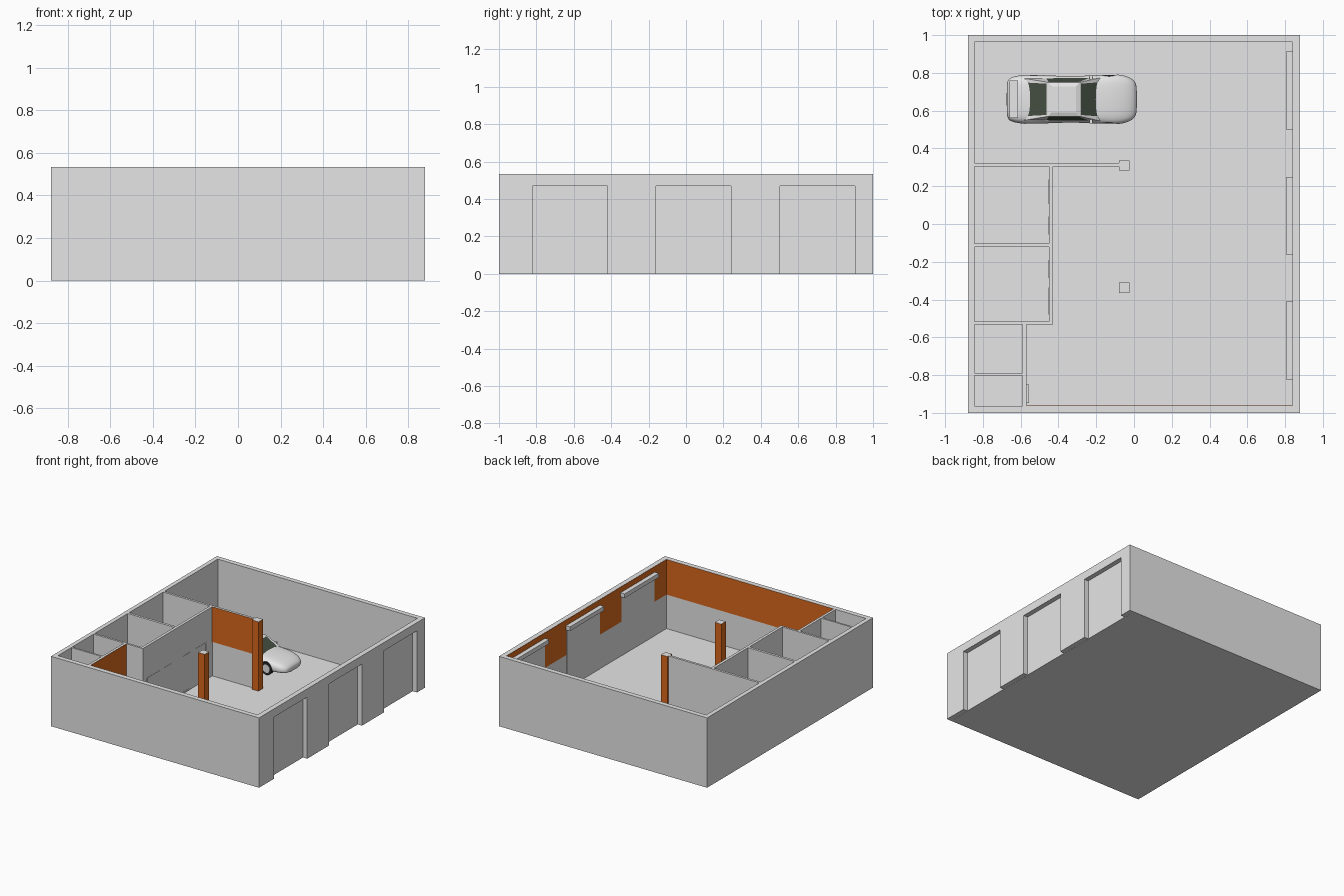
import bpy, bmesh, math
from mathutils import Matrix

if "Cube" in bpy.data.objects:
    bpy.data.objects.remove(bpy.data.objects["Cube"])


def material(name, rgb):
    m = bpy.data.materials.new(name)
    m.diffuse_color = (*rgb, 1)
    m.use_nodes = True
    m.node_tree.nodes["Principled BSDF"].inputs["Base Color"].default_value = m.diffuse_color
    return m


GRAY = material("wall gray", (0.79, 0.79, 0.79))
ORANGE = material("orange paint", (0.70, 0.14, 0.012))
SILVER = material("car silver", (0.80, 0.80, 0.80))
GLASS = material("dark glass", (0.06, 0.08, 0.055))
RUBBER = material("tyre black", (0.02, 0.02, 0.02))


def finish(name, bm, *mats):
    bmesh.ops.recalc_face_normals(bm, faces=bm.faces)
    me = bpy.data.meshes.new(name)
    bm.to_mesh(me)
    bm.free()
    for m in mats:
        me.materials.append(m)
    ob = bpy.data.objects.new(name, me)
    bpy.context.collection.objects.link(ob)
    return ob


def add_box(bm, x0, x1, y0, y1, z0, z1):
    size = Matrix.Diagonal((x1 - x0, y1 - y0, z1 - z0, 1))
    mid = Matrix.Translation(((x0 + x1) / 2, (y0 + y1) / 2, (z0 + z1) / 2))
    return bmesh.ops.create_cube(bm, size=1, matrix=mid @ size)["verts"]


def boxes(name, mat, *specs):
    bm = bmesh.new()
    for s in specs:
        add_box(bm, *s)
    return finish(name, bm, mat)


def notched(name, mat, x0, x1, y0, y1, z0, z1, openings, top):
    """Slab in the yz plane with openings cut upward from its lower edge."""
    pts = [(y0, z0)]
    for a, b in openings:
        pts += [(a, z0), (a, top), (b, top), (b, z0)]
    pts += [(y1, z0), (y1, z1), (y0, z1)]
    bm = bmesh.new()
    f = bm.faces.new([bm.verts.new((x0, y, z)) for y, z in pts])
    ext = bmesh.ops.extrude_face_region(bm, geom=[f])["geom"]
    bmesh.ops.translate(bm, vec=(x1 - x0, 0, 0),
                        verts=[g for g in ext if isinstance(g, bmesh.types.BMVert)])
    return finish(name, bm, mat)


H, SPLIT = 0.533, 0.265
OPEN = [(-0.82, -0.42), (-0.16, 0.24), (0.503, 0.903)]

# Building shell
boxes("floor", GRAY, (-0.86, 0.839, -0.98, 0.98, 0, 0.005))
boxes("front_wall", GRAY, (-0.878, 0.878, -1, -0.963, 0, H))
boxes("back_wall", GRAY, (-0.878, 0.878, 0.963, 1, 0, H))
boxes("left_wall", GRAY, (-0.878, -0.845, -0.963, 0.963, 0, H))
notched("right_wall", GRAY, 0.84, 0.878, -0.963, 0.963, 0, H, OPEN, 0.47)

# Garage doors with roller housings
for a, b in OPEN:
    boxes("garage_door", GRAY, (0.838, 0.842, a, b, 0, 0.47))
    boxes("roller_housing", GRAY, (0.805, 0.84, a - 0.002, b + 0.01, 0.458, 0.49))

# Room partitions
boxes("long_partition", GRAY, (-0.845, -0.08, 0.305, 0.323, 0.004, H))
boxes("office_partition", GRAY, (-0.451, -0.43, -0.533, 0.305, 0.004, H))
boxes("room_divider", GRAY, (-0.845, -0.451, -0.122, -0.103, 0.004, H))
boxes("lower_divider", GRAY, (-0.845, -0.451, -0.533, -0.517, 0.004, H))
boxes("store_divider", GRAY, (-0.845, -0.589, -0.802, -0.788, 0.004, H))
boxes("store_partition", GRAY, (-0.589, -0.57, -0.963, -0.533, 0.004, H))
boxes("store_door", GRAY, (-0.57, -0.557, -0.947, -0.85, 0.004, 0.32))

# Frames around office windows and doors, on both faces of the partition
for y0, y1, z0 in [(0.106, 0.236, 0.14), (-0.056, 0.04, 0.005),
                   (-0.48, -0.335, 0.14), (-0.285, -0.19, 0.005)]:
    t, z1, xa, xb = 0.011, 0.29, -0.453, -0.428
    boxes("office_frame", GRAY,
          (xa, xb, y0, y0 + t, z0, z1), (xa, xb, y1 - t, y1, z0, z1),
          (xa, xb, y0 + t, y1 - t, z1 - t, z1), (xa, xb, y0 + t, y1 - t, z0, z0 + t))

# Orange upper paint
notched("right_paint", ORANGE, 0.8385, 0.8405, -0.962, 0.962, SPLIT, H - 0.001, OPEN, 0.47)
boxes("front_paint", ORANGE, (-0.57, 0.84, -0.9635, -0.9615, SPLIT, H - 0.001))
boxes("partition_paint", ORANGE, (-0.43, -0.08, 0.3035, 0.3055, SPLIT, H - 0.001))
boxes("store_paint", ORANGE, (-0.5705, -0.5685, -0.962, -0.533, SPLIT, H - 0.001))

# Columns: orange sides, gray top
for y in (0.31, -0.338):
    col = boxes("column", ORANGE, (-0.08, -0.025, y - 0.027, y + 0.027, 0.004, H))
    col.data.materials.append(GRAY)
    for p in col.data.polygons:
        p.material_index = int(p.normal.z > 0.5)

# Car body lofted along x: (x, half width, bottom, shoulder, top)
CY, Z0 = 0.66, 0.005
bm = bmesh.new()
rings = []
for x, w, zb, zs, zt in [
        (-0.675, 0.095, 0.045, 0.09, 0.10), (-0.66, 0.122, 0.03, 0.115, 0.128),
        (-0.56, 0.138, 0.02, 0.118, 0.132), (-0.45, 0.128, 0.02, 0.115, 0.13),
        (-0.30, 0.125, 0.02, 0.112, 0.126), (-0.18, 0.132, 0.02, 0.108, 0.121),
        (-0.10, 0.139, 0.02, 0.10, 0.114), (-0.03, 0.125, 0.022, 0.086, 0.097),
        (0.005, 0.10, 0.026, 0.068, 0.077), (0.016, 0.07, 0.033, 0.056, 0.06)]:
    half = [(w * 0.9, zb), (w, zb + 0.45 * (zs - zb)), (w * 0.95, zs), (w * 0.65, zt)]
    sec = half + [(0, zt + 0.003)] + [(-y, z) for y, z in reversed(half)]
    rings.append([bm.verts.new((x, CY + y, Z0 + z)) for y, z in sec])
n = len(rings[0])
for a, b in zip(rings, rings[1:]):
    for i in range(n):
        j = (i + 1) % n
        bm.faces.new((a[i], a[j], b[j], b[i]))
bm.faces.new(rings[0])
bm.faces.new(rings[-1])
body = finish("car_body", bm, SILVER)
sub = body.modifiers.new("smooth", 'SUBSURF')
sub.levels = sub.render_levels = 2
for p in body.data.polygons:
    p.use_smooth = True


def cylinders(name, radius, depth, offset, mat):
    """One cylinder at each wheel position."""
    bm = bmesh.new()
    for x in (-0.535, -0.135):
        for s in (-1, 1):
            m = Matrix.Translation((x, CY + s * offset, Z0 + 0.047)) @ Matrix.Rotation(math.pi / 2, 4, 'X')
            bmesh.ops.create_cone(bm, cap_ends=True, segments=24, radius1=radius,
                                  radius2=radius, depth=depth, matrix=m)
    return finish(name, bm, mat)


# Wheel arches, tyres and rims
cutter = cylinders("arch_cutter", 0.052, 0.07, 0.125, RUBBER)
cutter.hide_render = True
cutter.display_type = 'WIRE'
cut = body.modifiers.new("arches", 'BOOLEAN')
cut.object = cutter
cut.operation = 'DIFFERENCE'
cylinders("tyres", 0.047, 0.036, 0.109, RUBBER)
cylinders("rims", 0.031, 0.038, 0.110, SILVER)

# Car cabin: tapered block with glass inset in its four sloping faces
bm = bmesh.new()
vs = add_box(bm, -0.60, -0.18, CY - 0.114, CY + 0.114, Z0 + 0.11, Z0 + 0.18)
for v in vs:
    if v.co.z > 0.15:
        v.co.x = -0.455 if v.co.x < -0.4 else -0.287
        v.co.y = CY + math.copysign(0.09, v.co.y - CY)
bmesh.ops.recalc_face_normals(bm, faces=bm.faces)
sides = [f for f in bm.faces if abs(f.normal.z) < 0.95]
roof = [f for f in bm.faces if f.normal.z > 0.95]
bmesh.ops.inset_individual(bm, faces=sides, thickness=0.011, depth=-0.001)
for f in sides:
    f.material_index = 1
    across = abs(f.normal.y) > abs(f.normal.x)
    for v in f.verts:
        if across:      # side windows stop short, leaving broad pillars
            v.co.x = min(max(v.co.x, -0.465), -0.24)
        else:           # front and rear screens narrower than the cabin
            v.co.y = min(max(v.co.y, CY - 0.09), CY + 0.09)
bmesh.ops.inset_individual(bm, faces=roof, thickness=0.03, depth=0.008)
finish("car_cabin", bm, SILVER, GLASS)

# Rear wing, mirrors and front intake
boxes("rear_wing", SILVER,
      (-0.66, -0.615, CY - 0.1, CY + 0.1, 0.162, 0.169),
      (-0.65, -0.625, CY - 0.098, CY - 0.09, 0.12, 0.162),
      (-0.65, -0.625, CY + 0.09, CY + 0.098, 0.12, 0.162))
boxes("mirrors", SILVER,
      (-0.235, -0.22, CY - 0.128, CY - 0.105, 0.125, 0.137),
      (-0.235, -0.22, CY + 0.105, CY + 0.128, 0.125, 0.137))
boxes("front_intake", RUBBER, (-0.01, 0.012, CY - 0.05, CY + 0.05, 0.036, 0.048))
